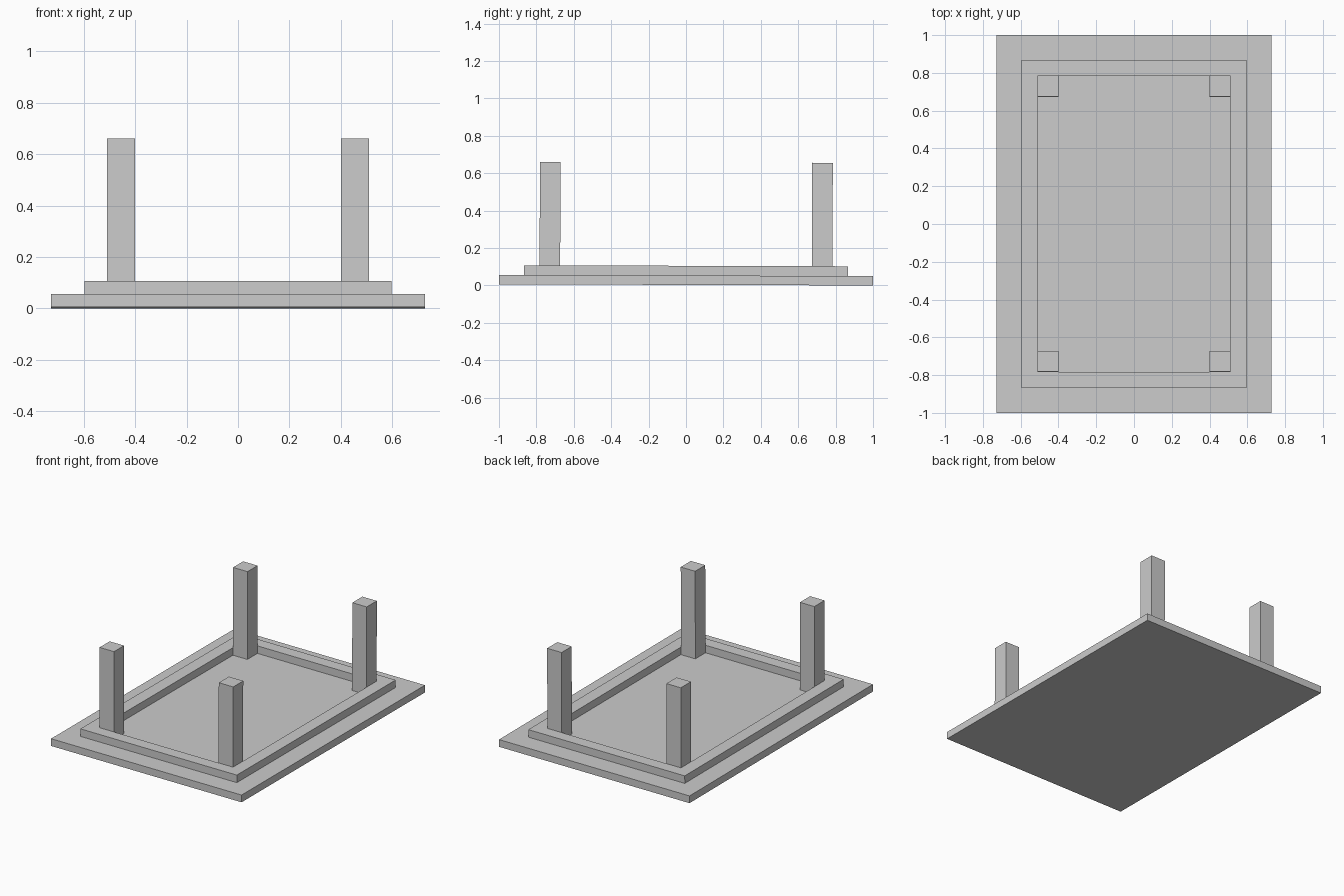
import bpy, bmesh
from mathutils import Matrix

if "Cube" in bpy.data.objects:
    bpy.data.objects.remove(bpy.data.objects["Cube"])

# The whole table lies upside down with a very slight tilt about x
TILT = Matrix.Translation((0, 0, 0.003)) @ Matrix.Rotation(-0.003, 4, 'X')
SLAB_TOP, FRAME_TOP, LEG_TOP = 0.05, 0.102, 0.655
OUT_X, OUT_Y = 0.597, 0.866
IN_X, IN_Y = 0.51, 0.783
LEG = 0.11


def finish(name, bm):
    bmesh.ops.recalc_face_normals(bm, faces=bm.faces)
    bm.transform(TILT)
    mesh = bpy.data.meshes.new(name)
    bm.to_mesh(mesh)
    bm.free()
    obj = bpy.data.objects.new(name, mesh)
    bpy.context.collection.objects.link(obj)
    return obj


def box(name, x0, x1, y0, y1, z0, z1):
    bm = bmesh.new()
    m = (Matrix.Translation(((x0 + x1) / 2, (y0 + y1) / 2, (z0 + z1) / 2))
         @ Matrix.Diagonal((abs(x1 - x0), abs(y1 - y0), z1 - z0, 1)))
    bmesh.ops.create_cube(bm, size=1, matrix=m)
    return finish(name, bm)


def rect_ring(name, ox, oy, ix, iy, z0, z1):
    bm = bmesh.new()
    corners = ((-1, -1), (1, -1), (1, 1), (-1, 1))
    # rectangular section swept round the four corners
    section = ((ox, oy, z0), (ox, oy, z1), (ix, iy, z1), (ix, iy, z0))
    loops = [[bm.verts.new((sx * x, sy * y, z)) for x, y, z in section]
             for sx, sy in corners]
    for i in range(4):
        a, b = loops[i], loops[(i + 1) % 4]
        for j in range(4):
            k = (j + 1) % 4
            bm.faces.new((a[j], b[j], b[k], a[k]))
    return finish(name, bm)


# Table top, lying face down
box("table_top", -0.727, 0.727, -1, 1, 0, SLAB_TOP)

# Apron frame on the underside
rect_ring("apron_frame", OUT_X, OUT_Y, IN_X, IN_Y, SLAB_TOP, FRAME_TOP)

# Legs in the inner corners of the apron
for sx, side in ((-1, "left"), (1, "right")):
    for sy, end in ((-1, "front"), (1, "back")):
        box(f"{end}_{side}_leg", sx * (IN_X - LEG), sx * IN_X,
            sy * (IN_Y - LEG), sy * IN_Y, SLAB_TOP, LEG_TOP)
